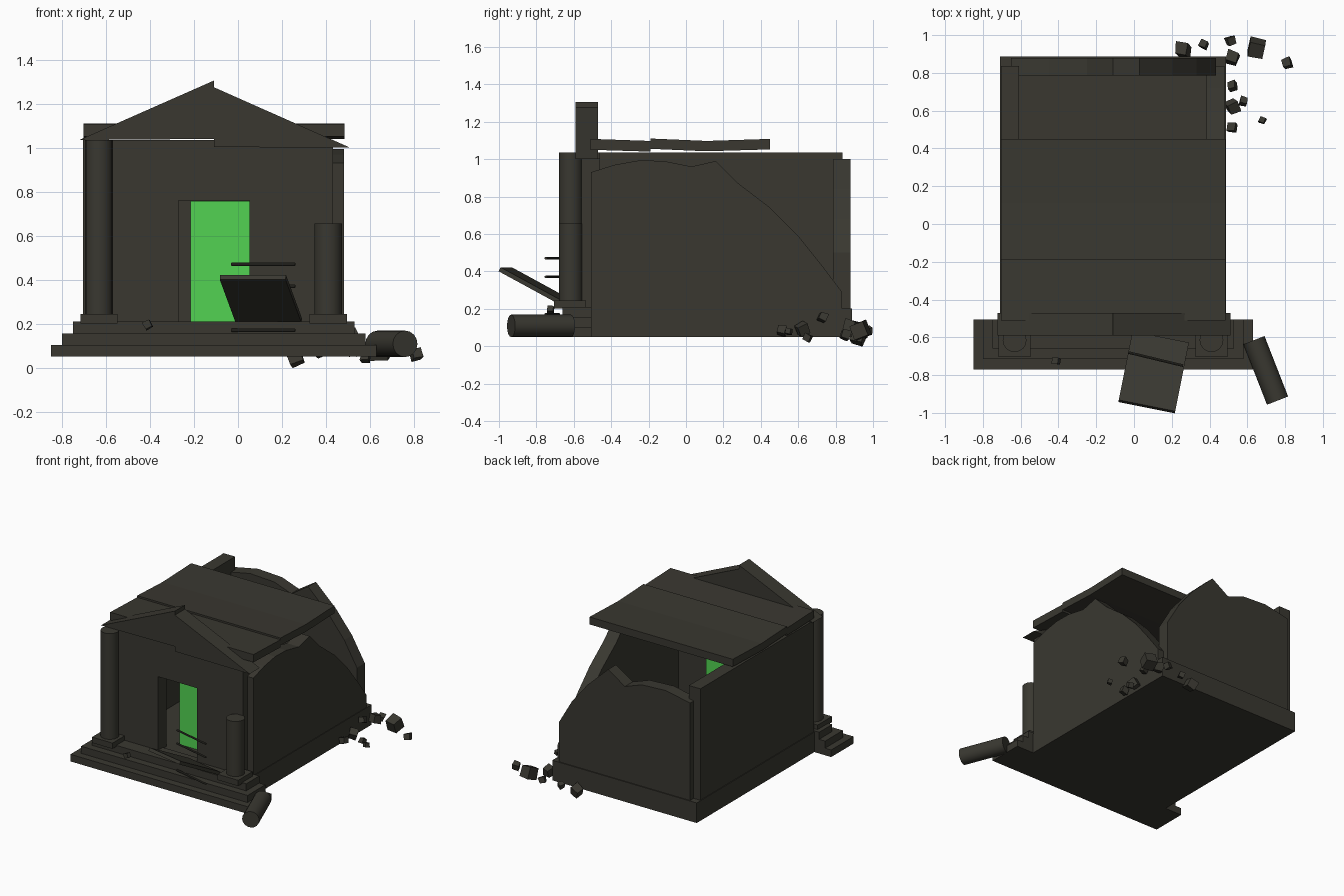
import bpy, bmesh, math, random
from mathutils import Vector, Matrix, Euler

random.seed(4)
cube = bpy.data.objects.get("Cube")
if cube:
    bpy.data.objects.remove(cube, do_unlink=True)


def material(name, rgb):
    m = bpy.data.materials.new(name)
    m.use_nodes = True
    m.diffuse_color = (*rgb, 1)
    m.node_tree.nodes["Principled BSDF"].inputs["Base Color"].default_value = (*rgb, 1)
    return m


STONE = material("dark_stone", (0.041, 0.039, 0.030))
GLOW = material("portal_green", (0.085, 0.65, 0.085))


def finish(name, bm, mat=STONE):
    bmesh.ops.recalc_face_normals(bm, faces=bm.faces)
    mesh = bpy.data.meshes.new(name)
    bm.to_mesh(mesh)
    bm.free()
    ob = bpy.data.objects.new(name, mesh)
    mesh.materials.append(mat)
    bpy.context.collection.objects.link(ob)
    return ob


def box(name, x, y, z, mat=STONE):
    """Box from three (low, high) ranges."""
    bm = bmesh.new()
    bmesh.ops.create_cube(bm, size=1)
    for v in bm.verts:
        v.co = [r[0] if c < 0 else r[1] for c, r in zip(v.co, (x, y, z))]
    return finish(name, bm, mat)


def prism(name, axis, points, low, high):
    """Outline extruded along x (points are y, z) or along y (points are x, z)."""
    bm = bmesh.new()
    place = (lambda p: (low, *p)) if axis == "x" else (lambda p: (p[0], low, p[1]))
    face = bm.faces.new([bm.verts.new(place(p)) for p in points])
    out = bmesh.ops.extrude_face_region(bm, geom=[face])
    push = Vector((high - low, 0, 0) if axis == "x" else (0, high - low, 0))
    bmesh.ops.translate(bm, vec=push, verts=[g for g in out["geom"] if isinstance(g, bmesh.types.BMVert)])
    return finish(name, bm)


def rod(name, a, b, radius, sides=16):
    """Round bar between two points."""
    a, b = Vector(a), Vector(b)
    d = b - a
    bm = bmesh.new()
    bmesh.ops.create_cone(bm, cap_ends=True, segments=sides, radius1=radius, radius2=radius, depth=d.length,
                          matrix=Matrix.Translation((a + b) / 2) @ d.to_track_quat("Z", "Y").to_matrix().to_4x4())
    ob = finish(name, bm)
    bpy.ops.object.select_all(action="DESELECT")
    ob.select_set(True)
    bpy.context.view_layer.objects.active = ob
    bpy.ops.object.shade_smooth_by_angle(angle=math.radians(40))
    return ob


# Foundation and the three front steps
box("foundation", (-0.71, 0.487), (-0.51, 0.887), (0.05, 0.2))
for i in range(3):
    inset = 0.05 * i
    box(f"step_{i + 1}", (-0.85 + inset, 0.63 - inset), (-0.77 + 0.055 * i, -0.505),
        (0.05, 0.103 + 0.053 * i))

# Walls: intact left one, doorway front, broken right and back
box("left_wall", (-0.705, -0.61), (-0.51, 0.837), (0.2, 1.035))
prism("front_wall", "y", [
    (-0.66, 0.2), (-0.27, 0.2), (-0.27, 0.76), (0.053, 0.76), (0.053, 0.2), (0.433, 0.2),
    (0.433, 1.003), (-0.11, 1.003), (-0.11, 1.035), (-0.66, 1.035)], -0.56, -0.46)
prism("right_wall", "x", [
    (-0.508, 0.2), (-0.508, 0.93), (-0.38, 0.97), (-0.25, 0.993), (-0.12, 0.99), (0.03, 0.96),
    (0.16, 0.99), (0.28, 0.87), (0.45, 0.74), (0.6, 0.59), (0.72, 0.44), (0.834, 0.29),
    (0.834, 0.2)], 0.385, 0.483)
prism("back_wall", "y", [
    (-0.65, 0.2), (-0.65, 0.93), (-0.45, 0.97), (-0.25, 0.96), (-0.11, 0.91), (0.03, 1.0),
    (0.2, 0.84), (0.33, 0.68), (0.435, 0.5), (0.435, 0.2)], 0.787, 0.88)

# Glowing doorway panel
box("portal_panel", (-0.215, 0.1), (-0.385, -0.379), (0.2, 0.757), GLOW)

# Cracked pediment, right half sagging
prism("pediment_left", "y", [(-0.722, 1.035), (-0.11, 1.04), (-0.11, 1.305)], -0.59, -0.47)
prism("pediment_right", "y", [(-0.11, 1.003), (0.51, 1.0), (-0.11, 1.275)], -0.59, -0.47)

# Roof slabs
prism("roof_front", "x", [(-0.51, 1.05), (-0.51, 1.108), (-0.19, 1.097), (-0.19, 1.04)], -0.703, 0.485)
prism("roof_back", "x", [
    (-0.19, 1.055), (-0.19, 1.11), (0.11, 1.097), (0.45, 1.108), (0.45, 1.052), (0.11, 1.042)],
    -0.703, 0.485)

# Columns on stepped plinths
for side, x, top in (("right", -0.632, 1.035), ("left", 0.41, 0.655)):
    box(f"{side}_plinth", (x - 0.085, x + 0.085), (-0.705, -0.535), (0.2, 0.243))
    rod(f"{side}_column", (x, -0.615, 0.24), (x, -0.615, top), 0.063)
rod("fallen_column", (0.635, -0.615, 0.108), (0.76, -0.935, 0.108), 0.06)

# Leaning door slab
across = Vector((0.3, -0.06, 0)).normalized()
along = Vector((-0.085, -0.365, 0.2)).normalized()
along = (along - across * along.dot(across)).normalized()
turn = Matrix((across, along, across.cross(along))).transposed().to_4x4()
bm = bmesh.new()
bmesh.ops.create_cube(bm, size=1, matrix=Matrix.Translation((0.104, -0.785, 0.312)) @ turn
                      @ Matrix.Diagonal((0.305, 0.42, 0.024, 1)))
finish("fallen_slab", bm)

# Thin bars around the slab
for i, z in enumerate((0.17, 0.37, 0.47)):
    rod(f"bar_{i + 1}", (-0.03, -0.68, z), (0.26, -0.75, z), 0.007, 8)


# Rubble around the collapsed corner
def rock(name, centre, size):
    bm = bmesh.new()
    bmesh.ops.create_cube(bm, size=size)
    spin = Euler([random.uniform(-0.5, 0.5) for _ in range(3)]).to_matrix()
    for v in bm.verts:
        v.co = spin @ (v.co * random.uniform(0.8, 1.05))
    ob = finish(name, bm)
    ob.location = centre
    return ob


for i, (x, y, z, s) in enumerate((
        (0.26, 0.92, 0.045, 0.07), (0.37, 0.95, 0.07, 0.04), (0.51, 0.97, 0.08, 0.045),
        (0.65, 0.93, 0.085, 0.085), (0.81, 0.85, 0.06, 0.05), (0.52, 0.88, 0.11, 0.065),
        (0.52, 0.73, 0.155, 0.045), (0.52, 0.62, 0.09, 0.06), (0.52, 0.51, 0.085, 0.05),
        (0.68, 0.55, 0.08, 0.035), (0.58, 0.65, 0.045, 0.04))):
    rock(f"rubble_{i + 1}", (x, y, z), s)
rock("step_pebble", (-0.41, -0.725, 0.195), 0.038)
